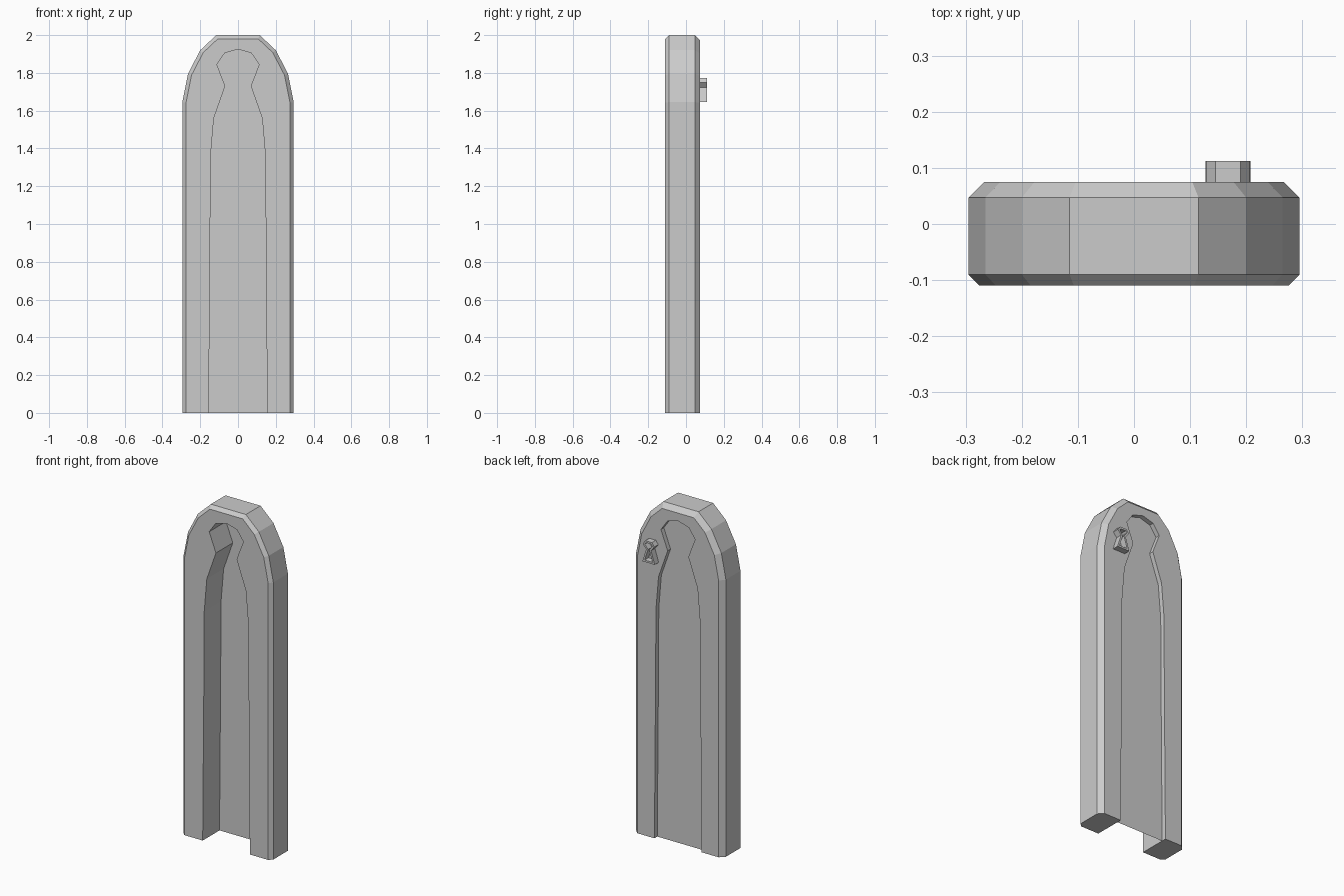
import bpy, bmesh
from mathutils import Vector

if "Cube" in bpy.data.objects:
    bpy.data.objects.remove(bpy.data.objects["Cube"])

stone = bpy.data.materials.new("plain_grey")
stone.diffuse_color = (0.6, 0.6, 0.6, 1)
stone.use_nodes = True
stone.node_tree.nodes["Principled BSDF"].inputs["Base Color"].default_value = stone.diffuse_color


def mirrored(half, mid=0.0):
    """Left half profile plus its mirror image, running left to right."""
    left = [(mid + x, z) for x, z in half]
    right = [(mid - x, z) for x, z in reversed(half) if x != 0]
    return left + right


def inset(path, d, closed=False):
    """Offset a clockwise (x, z) path inwards with mitred corners."""
    pts = [Vector(p) for p in path]
    n, out = len(pts), []
    for i, p in enumerate(pts):
        normals = []
        for a, b in ((i - 1, i), (i, i + 1)):
            if closed or (a >= 0 and b < n):
                e = (pts[b % n] - pts[a % n]).normalized()
                normals.append(Vector((e.y, -e.x)))
        m = sum(normals, Vector((0, 0))).normalized()
        out.append(tuple(p + m * (d / m.dot(normals[0]))))
    return out


def finish(name, bm, recalc=True):
    if recalc:
        bmesh.ops.recalc_face_normals(bm, faces=bm.faces)
    me = bpy.data.meshes.new(name)
    bm.to_mesh(me)
    bm.free()
    me.materials.append(stone)
    ob = bpy.data.objects.new(name, me)
    bpy.context.collection.objects.link(ob)


def loop(bm, path, y):
    return [bm.verts.new((x, y, z)) for x, z in path]


def bridge(bm, a, b, closed=False):
    n = len(a)
    for i in range(n if closed else n - 1):
        j = (i + 1) % n
        bm.faces.new((a[i], a[j], b[j], b[i]))


# Arched outline and the bottle-shaped opening inside it
outer = mirrored([(-0.295, 0), (-0.295, 1.645), (-0.265, 1.795),
                  (-0.2, 1.92), (-0.115, 2.0)])
opening = mirrored([(-0.155, 0), (-0.148, 0.85), (-0.145, 1.36),
                    (-0.128, 1.56), (-0.068, 1.73), (-0.112, 1.845),
                    (-0.07, 1.905), (0, 1.925)])

# Frame: bevelled front and back edges, open at the bottom
bm = bmesh.new()
rings = [loop(bm, inset(outer, 0.02), -0.11), loop(bm, outer, -0.09),
         loop(bm, outer, 0.047), loop(bm, inset(outer, 0.028), 0.075)]
for a, b in zip(rings, rings[1:]):
    bridge(bm, a, b)
hole_front, hole_back = loop(bm, opening, -0.11), loop(bm, opening, 0.075)
bridge(bm, hole_front, hole_back)
bm.faces.new(rings[0] + hole_front[::-1])
bm.faces.new(rings[-1] + hole_back[::-1])
for k in (0, -1):
    bm.faces.new([r[k] for r in rings] + [hole_back[k], hole_front[k]])
finish("arched_frame", bm)

# Thin panel closing the opening near the back
bm = bmesh.new()
bm.faces.new(loop(bm, opening, 0.048)[::-1])
finish("door_panel", bm, recalc=False)

# Raised keyhole rim on the back
rim = mirrored([(-0.0405, 1.645), (-0.016, 1.722), (-0.038, 1.75),
                (-0.022, 1.772)], 0.1675)
core = inset(rim, 0.011, True)
bm = bmesh.new()
o0, o1 = loop(bm, rim, 0.075), loop(bm, rim, 0.112)
i0, i1 = loop(bm, core, 0.075), loop(bm, core, 0.112)
for a, b in ((o0, o1), (o1, i1), (i1, i0), (i0, o0)):
    bridge(bm, a, b, True)
finish("keyhole_rim", bm)
